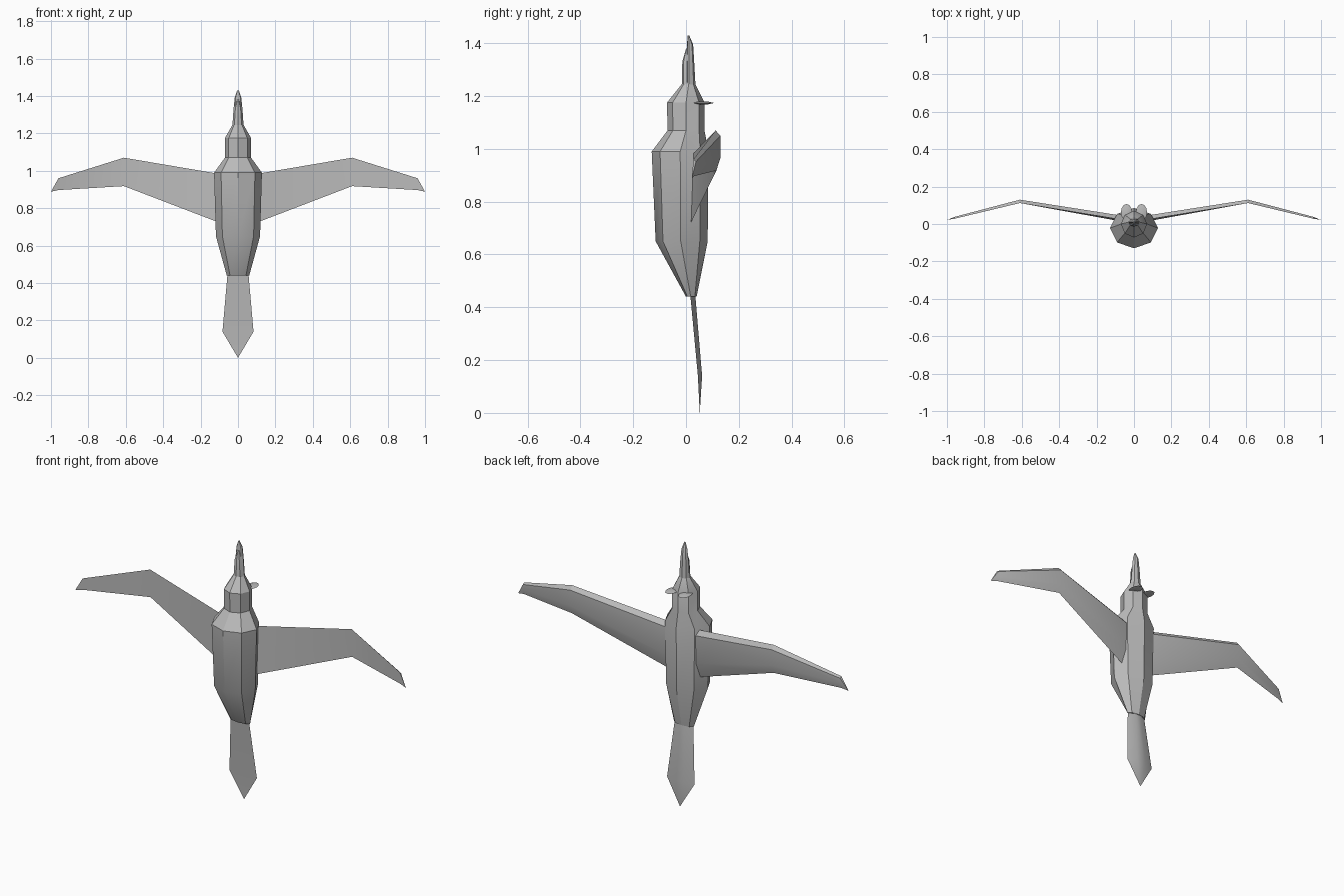
import bpy, bmesh, math

if "Cube" in bpy.data.objects:
    bpy.data.objects.remove(bpy.data.objects["Cube"])

grey = bpy.data.materials.new("plain grey")
grey.diffuse_color = (0.5, 0.5, 0.5, 1)
grey.use_nodes = True
grey.node_tree.nodes["Principled BSDF"].inputs["Base Color"].default_value = grey.diffuse_color


def loft(name, rings, angle=30):
    """Skin equal-length rings of points and cap both ends."""
    bm = bmesh.new()
    rows = [[bm.verts.new(p) for p in ring] for ring in rings]
    n = len(rows[0])
    for a, b in zip(rows, rows[1:]):
        for i in range(n):
            j = (i + 1) % n
            bm.faces.new((a[i], a[j], b[j], b[i]))
    bm.faces.new(rows[0])
    bm.faces.new(rows[-1])
    bmesh.ops.remove_doubles(bm, verts=bm.verts[:], dist=0.0005)
    bmesh.ops.recalc_face_normals(bm, faces=bm.faces[:])
    mesh = bpy.data.meshes.new(name)
    bm.to_mesh(mesh)
    bm.free()
    ob = bpy.data.objects.new(name, mesh)
    mesh.materials.append(grey)
    bpy.context.collection.objects.link(ob)
    bpy.ops.object.select_all(action='DESELECT')
    ob.select_set(True)
    bpy.context.view_layer.objects.active = ob
    bpy.ops.object.shade_smooth_by_angle(angle=math.radians(angle))
    return ob


def octagon(z, half, front, mid, back):
    """Eight-sided section with its widest points at y = mid."""
    ring = []
    for k in range(8):
        c, s = math.cos(k * math.pi / 4), math.sin(k * math.pi / 4)
        ring.append((half * c, mid + s * (back - mid if s > 0 else mid - front), z))
    return ring


# body, neck and head: z, half width, front y, widest y, back y
loft("body", [octagon(*s) for s in [
    (0.44, 0.06, 0.0, 0.018, 0.04),
    (0.65, 0.118, -0.115, -0.02, 0.082),
    (0.99, 0.128, -0.13, -0.022, 0.085),
    (1.07, 0.07, -0.07, 0.0, 0.07),
    (1.175, 0.07, -0.072, 0.0, 0.07),
    (1.245, 0.03, -0.016, 0.01, 0.035)]])

# beak, upper half hooked over a shorter lower half
loft("upper_beak", [octagon(*s) for s in [
    (1.24, 0.03, -0.005, 0.012, 0.036),
    (1.33, 0.024, 0.0, 0.012, 0.031),
    (1.395, 0.017, 0.004, 0.012, 0.027),
    (1.43, 0.004, 0.006, 0.009, 0.012)]])
loft("lower_beak", [octagon(*s) for s in [
    (1.24, 0.028, -0.016, 0.005, 0.012),
    (1.33, 0.02, -0.014, 0.003, 0.012),
    (1.38, 0.005, 0.0, 0.004, 0.01)]])

# wings: x, then (y, z) of leading edge, ridge, rear ridge, trailing edge
WING = [
    (0.08, [(0.025, 0.98), (0.047, 0.955), (0.042, 0.8), (0.016, 0.715)]),
    (0.61, [(0.112, 1.07), (0.13, 1.05), (0.13, 0.965), (0.115, 0.918)]),
    (0.96, [(0.028, 0.96), (0.038, 0.952), (0.036, 0.925), (0.034, 0.905)]),
    (1.0, [(0.022, 0.888)] * 4)]
# the outer corner sits on the trailing edge
WING[2][1][3] = (0.03, 0.897)
for side, label in ((-1, "left"), (1, "right")):
    loft(label + "_wing", [[(side * x, y, z) for y, z in pts] for x, pts in WING])

# tail: z, half width, front y, back ridge y
loft("tail", [[(-h, f, z), (h, f, z), (h * 0.3, b, z), (-h * 0.3, b, z)] for z, h, f, b in [
    (0.46, 0.055, 0.015, 0.034),
    (0.14, 0.083, 0.045, 0.061),
    (0.0, 0.0, 0.052, 0.052)]])

# flat oval discs at the back of the head
for side, label in ((-1, "left"), (1, "right")):
    def oval(r, z):
        return [(side * 0.04 + 0.03 * r * math.cos(t * math.pi / 6),
                 0.062 + 0.045 * r * math.sin(t * math.pi / 6), z) for t in range(12)]
    loft(label + "_head_disc",
         [oval(0.5, 1.169), oval(1, 1.174), oval(0.5, 1.179)])
